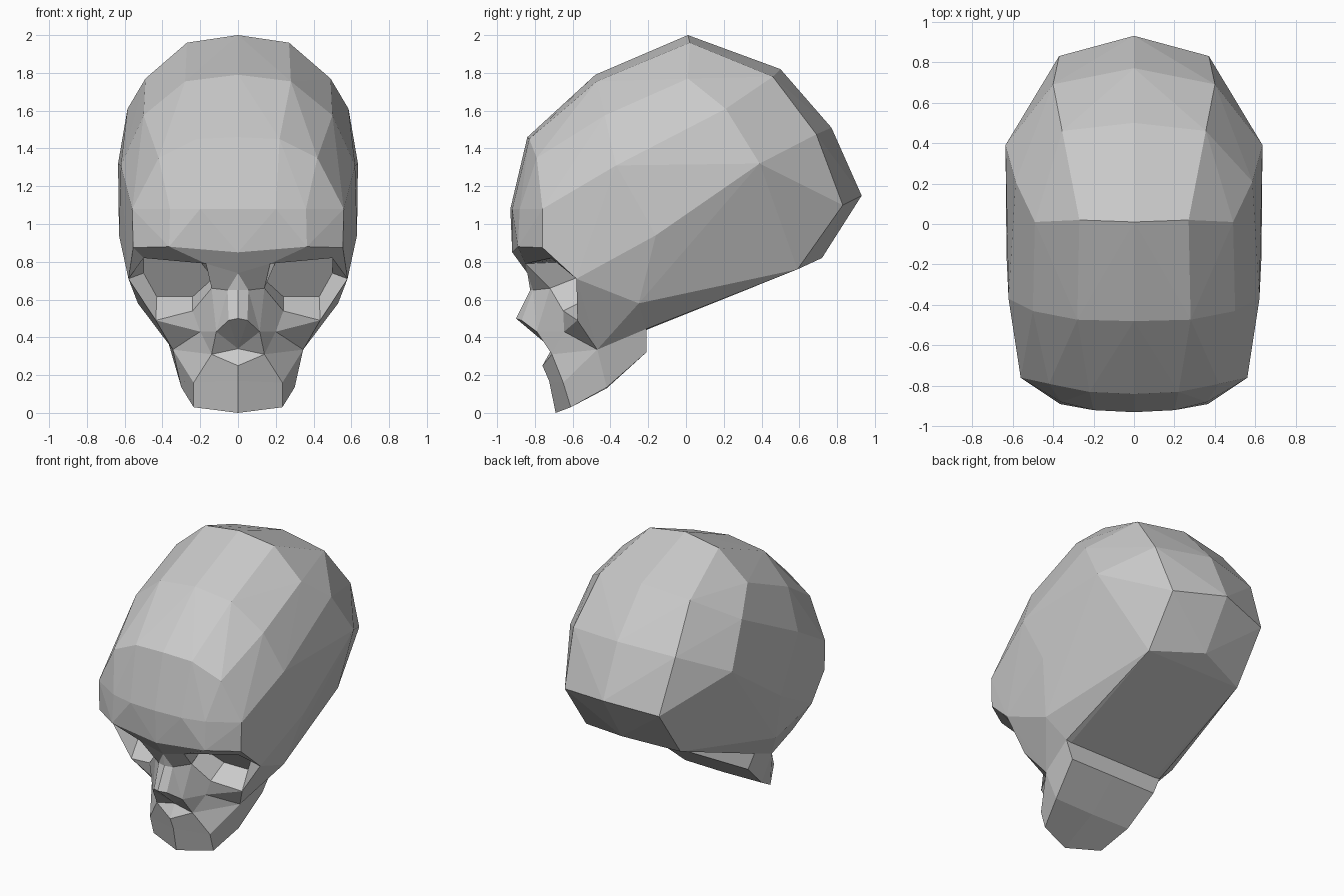
import bpy
import bmesh
from mathutils import Vector

old = bpy.data.objects.get("Cube")
if old:
    bpy.data.objects.remove(old, do_unlink=True)

bone = bpy.data.materials.new("bone_grey")
bone.use_nodes = True
bone.diffuse_color = (.59, .59, .59, 1)
bsdf = next(n for n in bone.node_tree.nodes if n.type == 'BSDF_PRINCIPLED')
bsdf.inputs["Base Color"].default_value = bone.diffuse_color
bsdf.inputs["Roughness"].default_value = .8

# Landmarks of one half, shared between cranium, face and jaw
shared = {
    "brow_mid": (0, -.92, .85), "brow_in": (.365, -.89, .88),
    "brow_out": (.555, -.76, .875), "temple": (.58, -.58, .71),
    "cheek_out": (.435, -.575, .49), "jaw_corner": (.345, -.47, .335),
    "base_front": (.39, -.21, .445),
}

# Vault of the skull, row by row from the forehead to the back
vault = {
    "forehead": [(0, -.93, 1.08), (.2, -.92, 1.08), (.36, -.88, 1.08), (.56, -.76, 1.08)],
    "hairline": [(0, -.84, 1.46), (.22, -.83, 1.45), (.42, -.79, 1.35)],
    "front_top": [(0, -.48, 1.79), (.28, -.473, 1.755), (.5, -.43, 1.575), (.62, -.37, 1.31)],
    "crown": [(0, .01, 2), (.27, .02, 1.96), (.49, .01, 1.77), (.585, .21, 1.61),
              (.635, .39, 1.32)],
    "rear_top": [(0, .5, 1.82), (.355, .46, 1.78)],
    "rear": [(0, .77, 1.51), (.4, .69, 1.475)],
    "nape": [(0, .93, 1.15), (.37, .83, 1.1)],
    "base": [(0, .72, .82), (.37, .59, .76)],
    "side": [(.63, -.16, .94), (.53, -.25, .58)],
}

# Face: eye rim, nose, cheek and mouth
face_points = dict(shared)
face_points.update({
    "lid_in": (.17, -.85, .79), "lid_out": (.5, -.715, .82),
    "inner_eye": (.14, -.72, .66), "cheek_in": (.24, -.65, .54),
    "cheek_low": (.2, -.645, .43), "bridge": (0, -.84, .74),
    "nose_mid": (0, -.825, .65), "ridge": (.055, -.81, .65),
    "nose_tip": (0, -.9, .5), "tip_side": (.05, -.87, .49),
    "wing": (.115, -.79, .43), "nostril_back": (0, -.71, .34),
    "mouth_side": (.14, -.71, .31), "muzzle": (0, -.76, .25),
    "chin_top": (0, -.725, .17), "chin_side": (.235, -.65, .16),
})
face_polys = [
    # brow underside
    "brow_mid brow_in lid_in bridge", "brow_in brow_out lid_out lid_in",
    "brow_out temple lid_out",
    # nose
    "bridge lid_in inner_eye ridge", "bridge ridge nose_mid",
    "ridge inner_eye wing", "nose_mid ridge tip_side nose_tip",
    "ridge wing tip_side", "nose_tip tip_side nostril_back",
    "tip_side wing nostril_back", "wing mouth_side nostril_back",
    # cheek
    "inner_eye cheek_in cheek_low wing", "cheek_in cheek_out cheek_low",
    "cheek_out jaw_corner cheek_low", "cheek_low jaw_corner mouth_side",
    "wing cheek_low mouth_side",
    # mouth
    "nostril_back mouth_side muzzle", "muzzle mouth_side chin_side chin_top",
    "mouth_side jaw_corner chin_side",
]

# Eye socket: each rim landmark has a partner on the socket's back wall
socket = {
    "lid_in": (.2, -.63, .8), "lid_out": (.5, -.63, .82),
    "temple": (.5, -.56, .74), "cheek_out": (.43, -.5, .615),
    "cheek_in": (.24, -.5, .615), "inner_eye": (.13, -.58, .715),
}
rim = list(socket)
for name, place in socket.items():
    face_points["deep_" + name] = place
for a, b in zip(rim, rim[1:] + rim[:1]):
    face_polys.append(f"{a} {b} deep_{b} deep_{a}")
face_polys.append(" ".join("deep_" + name for name in rim))

# Jaw: chin block and the branches running back to the skull base
jaw_points = {key: face_points[key] for key in
              ("chin_top", "chin_side", "jaw_corner", "base_front")}
jaw_points.update({
    "chin_bottom": (0, -.69, 0), "chin_corner": (.235, -.61, .03),
    "jaw_low": (.3, -.42, .135), "jaw_mid": (0, -.42, .13),
    "branch_low": (.34, -.21, .32), "branch_mid": (0, -.21, .32),
    "base_mid": (0, -.21, .445),
})
jaw_polys = [
    "chin_top chin_side chin_corner chin_bottom",
    "chin_side jaw_corner jaw_low chin_corner",
    "jaw_corner base_front branch_low jaw_low",
    "chin_bottom chin_corner jaw_low jaw_mid",
    "jaw_mid jaw_low branch_low branch_mid",
    "branch_mid branch_low base_front base_mid",
]


def finish(bm, name, outward):
    """Clean the mesh, turn its faces outward and add it to the scene."""
    bmesh.ops.remove_doubles(bm, verts=bm.verts, dist=.0005)
    bmesh.ops.recalc_face_normals(bm, faces=bm.faces)
    total = sum((f.normal * f.calc_area() for f in bm.faces), Vector())
    if total.dot(Vector(outward)) < 0:
        bmesh.ops.reverse_faces(bm, faces=bm.faces)
    mesh = bpy.data.meshes.new(name)
    bm.to_mesh(mesh)
    bm.free()
    mesh.materials.append(bone)
    bpy.context.collection.objects.link(bpy.data.objects.new(name, mesh))


def build_mirrored(name, points, polys, outward):
    """Make both halves of a part from named landmarks."""
    bm = bmesh.new()
    for side in (1, -1):
        verts = {k: bm.verts.new((side * x, y, z)) for k, (x, y, z) in points.items()}
        for poly in polys:
            bm.faces.new([verts[k] for k in poly.split()][::side])
    finish(bm, name, outward)


def build_cranium():
    """Wrap the vault rows in a hull and open it where the face sits."""
    bm = bmesh.new()
    front = set()
    places = [(p, False) for row in vault.values() for p in row]
    places += [(p, True) for p in shared.values()]
    for (x, y, z), is_front in places:
        for sx in {x, -x}:
            v = bm.verts.new((sx, y, z))
            if is_front:
                front.add(v)
    bmesh.ops.convex_hull(bm, input=bm.verts)
    bm.normal_update()
    opening = [f for f in bm.faces
               if f.normal.y < -.3 and all(v in front for v in f.verts)]
    bmesh.ops.delete(bm, geom=opening, context='FACES')
    loose = [v for v in bm.verts if not v.link_faces]
    bmesh.ops.delete(bm, geom=loose, context='VERTS')
    finish(bm, "cranium", (0, .5, 1))


build_cranium()
build_mirrored("face", face_points, face_polys, (0, -1, 0))
build_mirrored("jaw", jaw_points, jaw_polys, (0, 0, -1))
